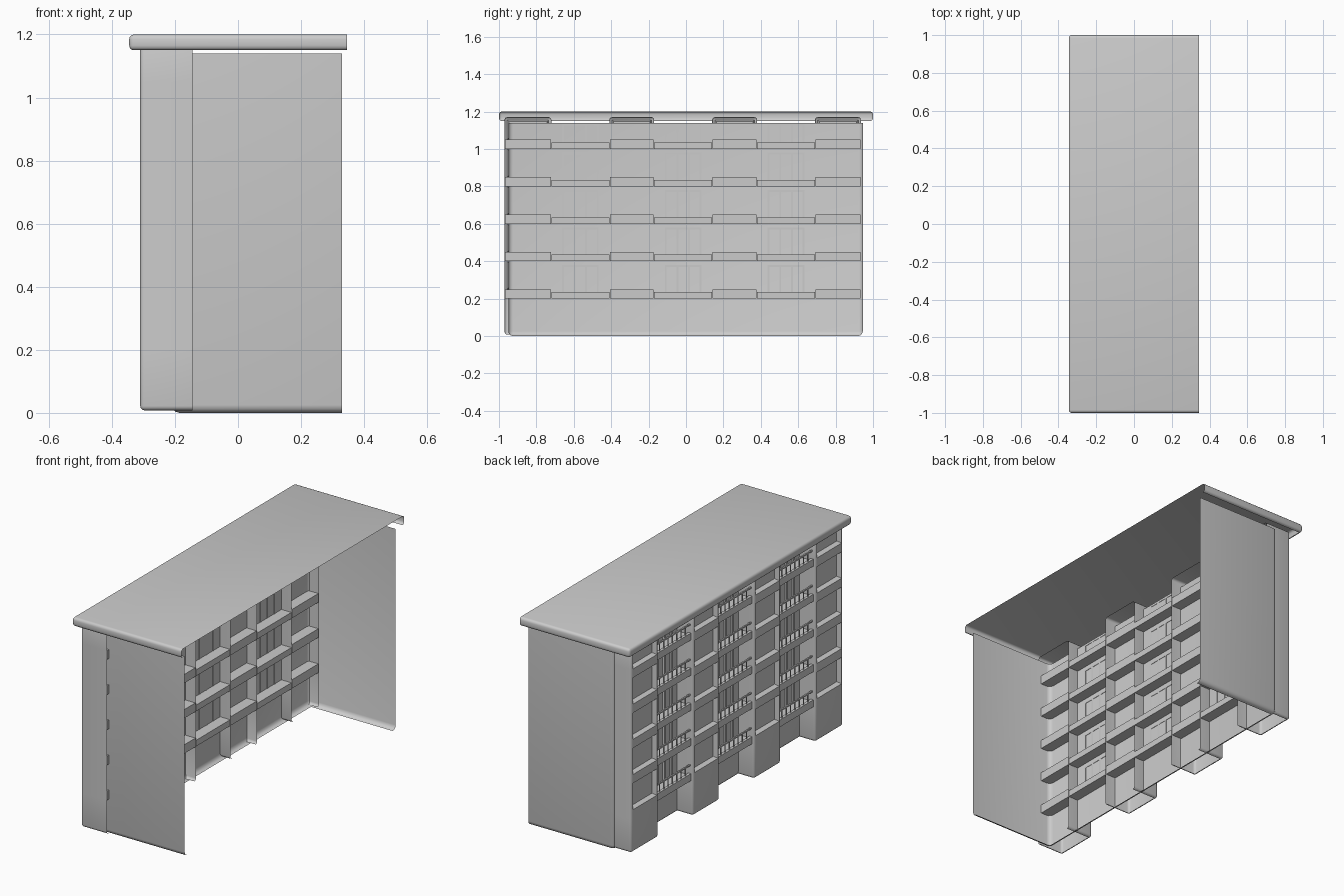
import bpy, bmesh
from mathutils import Vector

if "Cube" in bpy.data.objects:
    bpy.data.objects.remove(bpy.data.objects["Cube"])

FLOORS = [0.2 * k for k in range(1, 6)]
BAYS = [(-0.97, -0.72), (-0.41, -0.17), (0.14, 0.38), (0.69, 0.935)]
BALCONIES = [(-0.72, -0.41), (-0.17, 0.14), (0.38, 0.69)]


def box(bm, lo, hi):
    """Add an axis-aligned box and return its vertices."""
    verts = bmesh.ops.create_cube(bm, size=1)["verts"]
    for v in verts:
        v.co = Vector([lo[i] if v.co[i] < 0 else hi[i] for i in range(3)])
    return verts


def finish(bm, name):
    mesh = bpy.data.meshes.new(name)
    bm.to_mesh(mesh)
    bm.free()
    obj = bpy.data.objects.new(name, mesh)
    bpy.context.collection.objects.link(obj)
    bpy.ops.object.select_all(action='DESELECT')
    obj.select_set(True)
    bpy.context.view_layer.objects.active = obj
    bpy.ops.object.shade_smooth_by_angle(angle=0.6)
    return obj


def open_shell(lo, hi, radius, open_sides):
    """Rounded box, cut open on +x and on any listed sides."""
    bm = bmesh.new()
    box(bm, lo, hi)
    # only edges away from the cut side are rounded
    edges = [e for e in bm.edges if not all(v.co.x > hi[0] - 1e-5 for v in e.verts)]
    bmesh.ops.bevel(bm, geom=edges, offset=radius, segments=3,
                    profile=0.5, affect='EDGES')
    bm.normal_update()
    normals = [Vector((1, 0, 0))] + [Vector(n) for n in open_sides]
    doomed = [f for f in bm.faces if any(f.normal.dot(n) > 0.99 for n in normals)]
    bmesh.ops.delete(bm, geom=doomed, context='FACES')
    return bm


# flat roof with an open underside
bm = open_shell((-0.345, -1, 1.15), (0.345, 1, 1.2), 0.015, [(0, 0, -1)])
finish(bm, "roof")

# main walls, open at the cut side, top and bottom
bm = bmesh.new()
box(bm, (-0.21, -0.95, 0), (0.33, 0.945, 1.14))
edges = [e for e in bm.edges
         if all(v.co.z < 0.01 for v in e.verts) or all(v.co.x < -0.2 for v in e.verts)]
edges = [e for e in edges if not all(v.co.x > 0.3 or v.co.z > 1 for v in e.verts)]
bmesh.ops.bevel(bm, geom=edges, offset=0.025, segments=3, profile=0.5, affect='EDGES')
bm.normal_update()
bmesh.ops.delete(bm, geom=[f for f in bm.faces
                           if f.normal.x > 0.99 or abs(f.normal.z) > 0.99],
                 context='FACES')
finish(bm, "main_walls")

# projecting window bays with recessed panes
for i, (y0, y1) in enumerate(BAYS):
    bm = open_shell((-0.31, y0, 0.008), (-0.145, y1, 1.17), 0.014, [(0, 0, -1)])
    for z in FLOORS:
        for h in (z, z + 0.05):
            bmesh.ops.bisect_plane(bm, geom=bm.verts[:] + bm.edges[:] + bm.faces[:],
                                   plane_co=(0, 0, h), plane_no=(0, 0, 1))
    bm.normal_update()
    panes = [f for f in bm.faces if f.normal.x < -0.99 and f.calc_center_median().z > 0.2
             and max(v.co.z for v in f.verts) - min(v.co.z for v in f.verts) > 0.07]
    bmesh.ops.inset_individual(bm, faces=panes, thickness=0.012, depth=-0.025)
    finish(bm, f"window_bay_{i + 1}")

# floor slabs inside the window bays
bm = bmesh.new()
for y0, y1 in BAYS:
    for z in FLOORS:
        box(bm, (-0.275, y0 + 0.003, z), (-0.147, y1 - 0.003, z + 0.05))
finish(bm, "bay_floor_slabs")

# balcony slabs with a raised lip
bm = bmesh.new()
for y0, y1 in BALCONIES:
    for z in FLOORS:
        box(bm, (-0.29, y0, z), (-0.147, y1, z + 0.035))
        box(bm, (-0.297, y0, z + 0.005), (-0.28, y1, z + 0.045))
finish(bm, "balcony_slabs")

# balcony railings
bm = bmesh.new()
for y0, y1 in BALCONIES:
    for z in FLOORS:
        box(bm, (-0.293, y0, z + 0.088), (-0.285, y1, z + 0.096))
        for n in range(1, 8):
            y = y0 + (y1 - y0) * n / 8
            box(bm, (-0.291, y - 0.003, z + 0.04), (-0.287, y + 0.003, z + 0.09))
finish(bm, "balcony_railings")

# balcony door frames
bm = bmesh.new()
for y0, y1 in BALCONIES:
    for z in FLOORS:
        top = min(z + 0.18, 1.135)
        for n in (1, 2, 3, 4):
            y = y0 + (y1 - y0) * n / 5
            box(bm, (-0.22, y - 0.005, z + 0.03), (-0.208, y + 0.005, top))
        box(bm, (-0.22, y0 + 0.06, top - 0.01), (-0.208, y1 - 0.06, top))
finish(bm, "balcony_door_frames")
